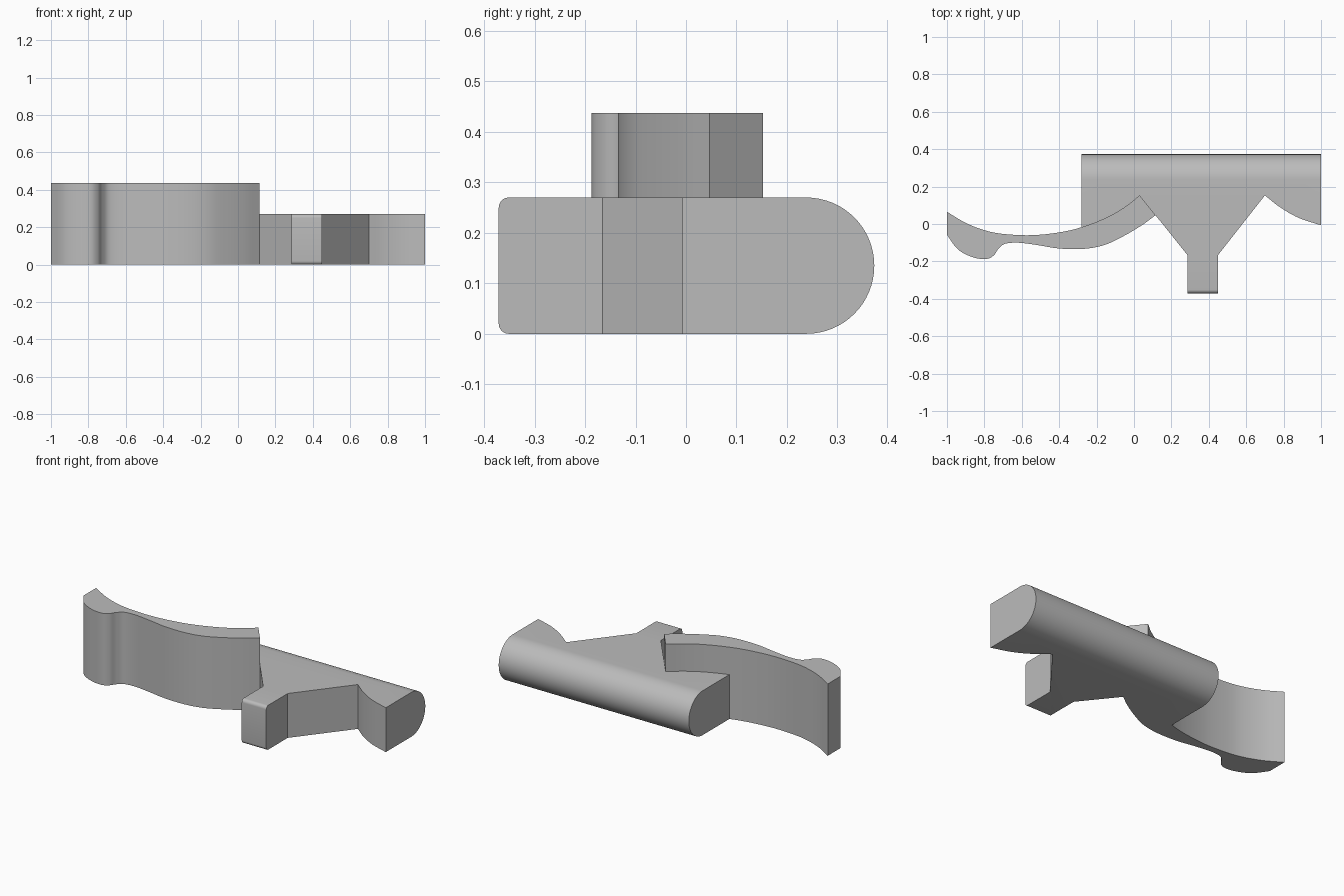
import bpy, bmesh, math
from mathutils import Vector

if "Cube" in bpy.data.objects:
    bpy.data.objects.remove(bpy.data.objects["Cube"])

grey = bpy.data.materials.new("plain grey")
grey.diffuse_color = (0.5, 0.5, 0.5, 1)
grey.use_nodes = True
grey.node_tree.nodes["Principled BSDF"].inputs["Base Color"].default_value = grey.diffuse_color


def spline(points, steps=6):
    """Smooth curve through the given 2D points."""
    p = [Vector(q) for q in points]
    p = [2 * p[0] - p[1]] + p + [2 * p[-1] - p[-2]]
    out = []
    for a, b, c, d in zip(p, p[1:], p[2:], p[3:]):
        for i in range(steps):
            t = i / steps
            out.append(0.5 * (2 * b + (c - a) * t + (2 * a - 5 * b + 4 * c - d) * t * t
                              + (3 * b - a - 3 * c + d) * t ** 3))
    return [tuple(v) for v in out] + [tuple(points[-1])]


def arc(cx, cy, r, start, end, n):
    angles = [math.radians(start + (end - start) * i / n) for i in range(n + 1)]
    return [(cx + r * math.cos(a), cy + r * math.sin(a)) for a in angles]


def prism(name, outline, place, direction):
    """Closed solid: outline mapped to 3D by place, extruded along direction."""
    bm = bmesh.new()
    face = bm.faces.new([bm.verts.new(place(u, v)) for u, v in outline])
    res = bmesh.ops.extrude_face_region(bm, geom=[face])
    new = [g for g in res["geom"] if isinstance(g, bmesh.types.BMVert)]
    bmesh.ops.translate(bm, verts=new, vec=direction)
    bmesh.ops.recalc_face_normals(bm, faces=bm.faces)
    mesh = bpy.data.meshes.new(name)
    bm.to_mesh(mesh)
    bm.free()
    mesh.materials.append(grey)
    ob = bpy.data.objects.new(name, mesh)
    bpy.context.collection.objects.link(ob)
    return ob


def combine(target, other, operation):
    mod = target.modifiers.new(operation, "BOOLEAN")
    mod.operation, mod.solver, mod.object = operation, "EXACT", other
    bpy.context.view_layer.objects.active = target
    bpy.ops.object.modifier_apply(modifier=mod.name)
    bpy.data.objects.remove(other)


# Body plan: wide back bar, hollow right side, tapering into a front stem
hollow = spline([(1, -0.007), (0.88, 0.033), (0.78, 0.09), (0.70, 0.153)])
plan = [(-0.28, 0.45), (1, 0.45)] + hollow + [
    (0.45, -0.165), (0.45, -0.45), (0.285, -0.45), (0.285, -0.165),
    (0.115, 0.047), (0.06, 0.04), (0, 0.05), (-0.28, -0.05)]
body = prism("bracket", plan, lambda x, y: (x, y, -0.1), (0, 0, 0.5))

# Side profile: half-round back, slightly rounded stem tip
side = (arc(0.238, 0.135, 0.135, -90, 90, 32)
        + arc(-0.351, 0.25, 0.02, 90, 180, 6)
        + arc(-0.351, 0.02, 0.02, 180, 270, 6))
side_profile = prism("side_profile", side, lambda y, z: (-2, y, z), (4, 0, 0))
combine(body, side_profile, "INTERSECT")

# Taller curved arm with a bulged tip, running into the left of the body
inner = spline([(-1, 0.065), (-0.9, 0.006), (-0.8, -0.033), (-0.7, -0.053),
                (-0.55, -0.06), (-0.4, -0.045), (-0.28, -0.017),
                (-0.15, 0.033), (-0.05, 0.09), (0.03, 0.153)])
outer = spline([(0.115, 0.047), (0.04, -0.008), (-0.06, -0.067), (-0.16, -0.113),
                (-0.27, -0.133), (-0.4, -0.131), (-0.52, -0.112), (-0.62, -0.1),
                (-0.69, -0.106), (-0.725, -0.133), (-0.75, -0.168),
                (-0.79, -0.187), (-0.86, -0.178), (-0.94, -0.137), (-1, -0.058)])
arm = prism("arm", inner + outer, lambda x, y: (x, y, 0), (0, 0, 0.437))
combine(body, arm, "UNION")

# Smooth the curves, keep the corners sharp
bpy.ops.object.select_all(action="DESELECT")
body.select_set(True)
bpy.context.view_layer.objects.active = body
bpy.ops.object.shade_smooth_by_angle(angle=math.radians(30))
